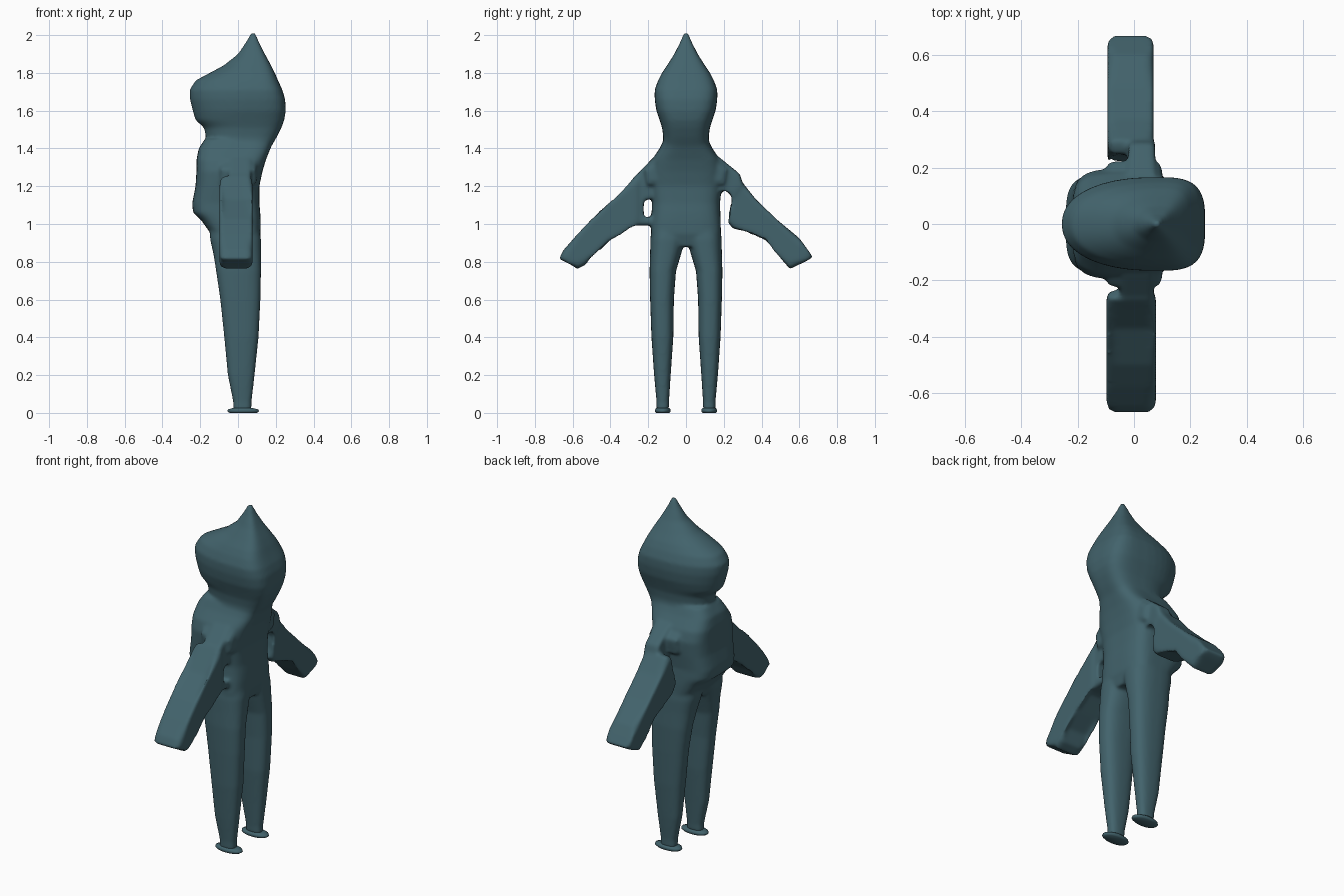
import bpy, bmesh, math

teal = bpy.data.materials.new("dark_teal")
teal.diffuse_color = (0.055, 0.125, 0.15, 1)


def spow(v, e):
    return math.copysign(abs(v) ** e, v)


def loft(bm, rings, e_minus, e_plus, n=40):
    """Closed loft; ring = (z, x_min, x_widest, x_max, y_centre, y_half).
    Exponents square off the -x and +x halves of each section."""
    loops = []
    for z, x0, xw, x1, yc, hy in rings:
        loop = []
        for i in range(n):
            a = 2 * math.pi * (i + 0.5) / n
            c, s = math.cos(a), math.sin(a)
            e = e_plus if c > 0 else e_minus
            reach = (x1 - xw) if c > 0 else (xw - x0)
            loop.append(bm.verts.new((xw + reach * spow(c, e), yc + hy * spow(s, e), z)))
        loops.append(loop)
    for lo, hi in zip(loops, loops[1:]):
        for i in range(n):
            j = (i + 1) % n
            bm.faces.new((lo[i], lo[j], hi[j], hi[i]))
    bm.faces.new(loops[0][::-1])
    bm.faces.new(loops[-1])


def slab(bm, outline, x0, x1, round_off):
    """Side outline (y, z) extruded along x with rounded rims."""
    a = [bm.verts.new((x0, y, z)) for y, z in outline]
    b = [bm.verts.new((x1, y, z)) for y, z in outline]
    n = len(outline)
    caps = [bm.faces.new(a[::-1]), bm.faces.new(b)]
    for i in range(n):
        j = (i + 1) % n
        bm.faces.new((a[i], a[j], b[j], b[i]))
    edges = list({e for f in caps for e in f.edges})
    bmesh.ops.bevel(bm, geom=edges, offset=round_off, segments=2,
                    profile=0.5, affect='EDGES')


def make_object(name, bm):
    bmesh.ops.recalc_face_normals(bm, faces=bm.faces)
    me = bpy.data.meshes.new(name)
    bm.to_mesh(me)
    bm.free()
    me.materials.append(teal)
    ob = bpy.data.objects.new(name, me)
    bpy.context.collection.objects.link(ob)
    return ob


bm = bmesh.new()

# Pointed hood with rounded face bulge on -x and flat back on +x
head = [(1.40, -0.17, 0.02, 0.17, 0.125), (1.46, -0.17, 0.04, 0.205, 0.12),
        (1.51, -0.18, 0.05, 0.23, 0.127), (1.55, -0.225, 0.05, 0.245, 0.14),
        (1.60, -0.24, 0.06, 0.253, 0.157), (1.66, -0.255, 0.07, 0.25, 0.166),
        (1.71, -0.257, 0.08, 0.235, 0.166), (1.76, -0.225, 0.09, 0.212, 0.148),
        (1.80, -0.15, 0.09, 0.195, 0.127), (1.84, -0.075, 0.09, 0.175, 0.10),
        (1.90, 0.0, 0.09, 0.142, 0.062), (1.96, 0.04, 0.08, 0.112, 0.032),
        (2.015, 0.07, 0.08, 0.09, 0.01)]
loft(bm, [(z, a, w, b, 0, h) for z, a, w, b, h in head], 0.9, 0.55)

# Torso with boxy -x side
torso = [(0.88, -0.10, 0.0, 0.10, 0.165), (0.95, -0.145, 0.0, 0.12, 0.185),
         (1.02, -0.195, -0.02, 0.12, 0.184), (1.06, -0.238, -0.03, 0.118, 0.182),
         (1.11, -0.243, -0.03, 0.113, 0.18), (1.20, -0.225, -0.03, 0.113, 0.19),
         (1.28, -0.22, -0.03, 0.13, 0.195), (1.34, -0.22, -0.02, 0.148, 0.18),
         (1.40, -0.208, 0.0, 0.172, 0.14), (1.45, -0.175, 0.02, 0.195, 0.115)]
loft(bm, [(z, a, w, b, 0, h) for z, a, w, b, h in torso], 0.5, 0.55)

# Tapering legs
leg = [(0.012, -0.026, 0.072, 0.123, 0.033), (0.06, -0.026, 0.072, 0.123, 0.033),
       (0.20, -0.054, 0.088, 0.125, 0.044), (0.40, -0.073, 0.109, 0.125, 0.058),
       (0.60, -0.094, 0.119, 0.127, 0.063), (0.75, -0.116, 0.122, 0.123, 0.070),
       (0.84, -0.13, 0.122, 0.108, 0.082), (0.92, -0.148, 0.122, 0.096, 0.093),
       (1.0, -0.15, 0.11, 0.09, 0.09)]
for side in (-1, 1):
    loft(bm, [(z, a, (a + b) / 2, b, side * y, h) for z, a, b, y, h in leg], 0.75, 0.75, 28)

# Arm on the -y side, joined to the torso above and below a small hole
slab(bm, [(-0.235, 1.23), (-0.265, 1.26), (-0.37, 1.13), (-0.50, 1.025), (-0.58, 0.94),
          (-0.65, 0.86), (-0.672, 0.815), (-0.61, 0.785), (-0.575, 0.762),
          (-0.53, 0.785), (-0.49, 0.85), (-0.40, 0.915), (-0.31, 0.985), (-0.235, 1.0)],
     -0.098, 0.078, 0.028)
slab(bm, [(-0.10, 1.40), (-0.18, 1.345), (-0.28, 1.24), (-0.29, 0.99), (-0.16, 0.995),
          (-0.16, 1.035), (-0.225, 1.035), (-0.225, 1.125), (-0.16, 1.14)],
     -0.05, 0.07, 0.012)

# Arm on the +y side, hanging from a narrow shoulder
slab(bm, [(0.25, 1.21), (0.295, 1.225), (0.37, 1.13), (0.485, 1.02), (0.60, 0.925),
          (0.64, 0.87), (0.672, 0.825), (0.64, 0.805), (0.55, 0.762), (0.50, 0.82),
          (0.43, 0.925), (0.36, 0.955), (0.25, 0.975), (0.22, 1.01), (0.24, 1.06)],
     -0.094, 0.07, 0.026)
slab(bm, [(0.10, 1.40), (0.18, 1.35), (0.285, 1.265), (0.305, 1.20), (0.25, 1.12),
          (0.225, 1.18), (0.16, 1.17)], -0.02, 0.075, 0.015)

# Sloping shoulders blending arms and torso
for side in (-1, 1):
    slab(bm, [(side * y, z) for y, z in
              [(0.09, 1.41), (0.15, 1.36), (0.225, 1.29), (0.21, 1.2), (0.1, 1.2)]],
         -0.10, 0.10, 0.03)

body = make_object("hooded_body", bm)
remesh = body.modifiers.new("blend", 'REMESH')
remesh.mode = 'VOXEL'
remesh.voxel_size = 0.009
remesh.use_smooth_shade = True
soft = body.modifiers.new("soften", 'SMOOTH')
soft.factor = 0.5
soft.iterations = 10

# Thin flat feet
for name, side in (("foot_right", -1), ("foot_left", 1)):
    bm = bmesh.new()
    loft(bm, [(0.0, -0.045, 0.025, 0.10, side * 0.123, 0.036),
              (0.008, -0.056, 0.025, 0.112, side * 0.123, 0.042),
              (0.018, -0.054, 0.025, 0.108, side * 0.123, 0.041),
              (0.026, -0.028, 0.025, 0.078, side * 0.123, 0.034)], 0.95, 0.95, 32)
    foot = make_object(name, bm)
    foot.data.shade_smooth()
